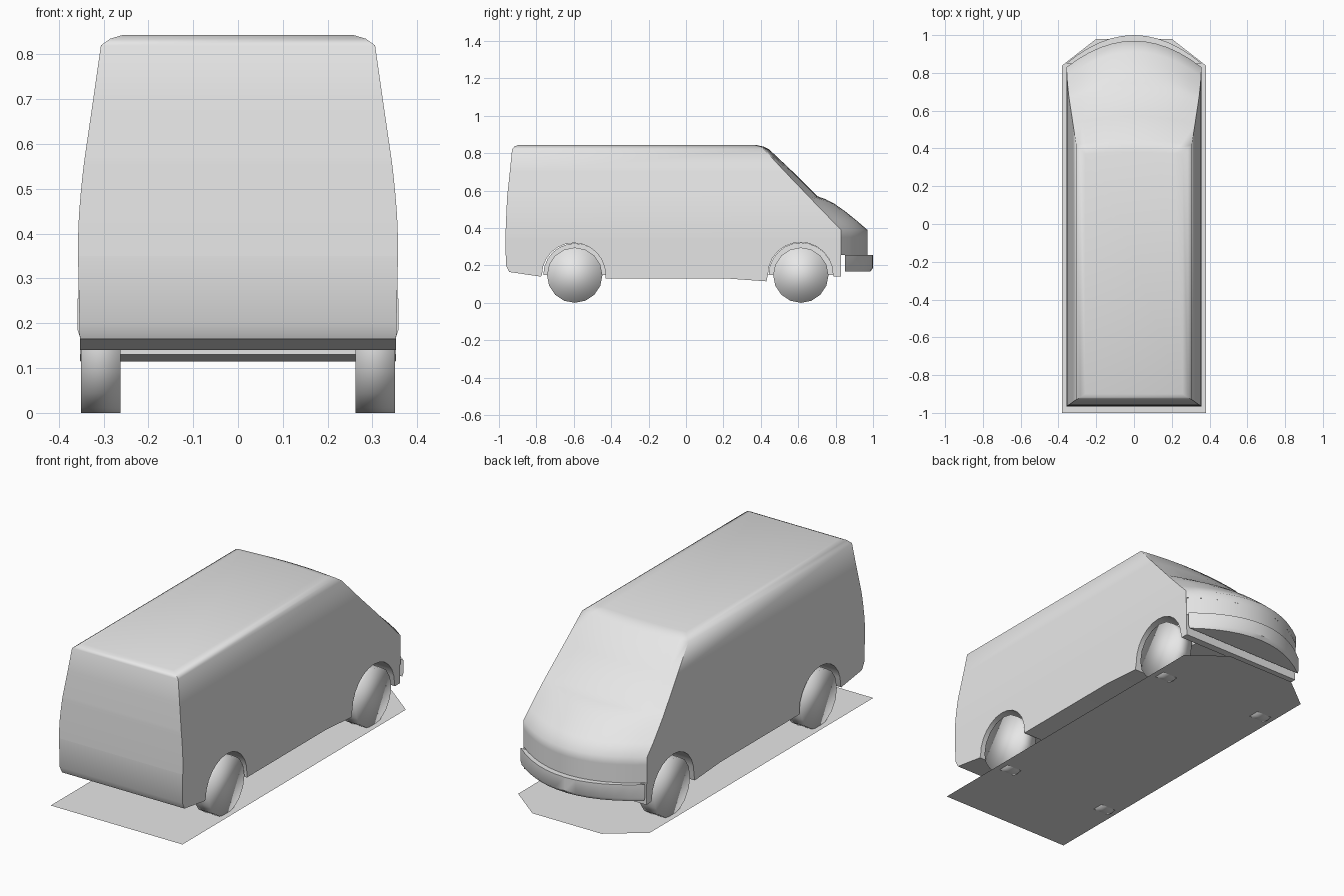
import bpy, bmesh, math

if "Cube" in bpy.data.objects:
    bpy.data.objects.remove(bpy.data.objects["Cube"])

grey = bpy.data.materials.new("light grey")
grey.diffuse_color = (0.8, 0.8, 0.8, 1)
grey.use_nodes = True
grey.node_tree.nodes["Principled BSDF"].inputs["Base Color"].default_value = grey.diffuse_color


def finish(name, bm, angle=40):
    bmesh.ops.recalc_face_normals(bm, faces=bm.faces)
    me = bpy.data.meshes.new(name)
    for f in bm.faces:
        f.smooth = True
    bm.to_mesh(me)
    bm.free()
    me.set_sharp_from_angle(angle=math.radians(angle))
    me.materials.append(grey)
    ob = bpy.data.objects.new(name, me)
    bpy.context.collection.objects.link(ob)
    return ob


def loft(name, rings, cap_bottom, cap_top, angle=40):
    bm = bmesh.new()
    vs = [[bm.verts.new(p) for p in r] for r in rings]
    n = len(vs[0])
    for a, b in zip(vs, vs[1:]):
        for i in range(n):
            j = (i + 1) % n
            bm.faces.new((a[i], a[j], b[j], b[i]))
    if cap_bottom:
        bm.faces.new(vs[0][::-1])
    if cap_top:
        bm.faces.new(vs[-1])
    return finish(name, bm, angle)


def arc(w, ye, yc, z, n=12):
    # bowed front edge from +x to -x
    pts = []
    for i in range(n + 1):
        t = 1 - 2 * i / n
        pts.append((w * t, ye + (yc - ye) * (1 - t * t), z))
    return pts


# Upper body: z, half width, rear y, front edge y, front centre y
levels = [
    (0.35, 0.357, -0.965, 0.830, 0.970),
    (0.39, 0.357, -0.964, 0.830, 0.970),
    (0.44, 0.355, -0.962, 0.780, 0.912),
    (0.49, 0.351, -0.960, 0.732, 0.850),
    (0.53, 0.347, -0.958, 0.693, 0.793),
    (0.555, 0.344, -0.957, 0.669, 0.745),
    (0.57, 0.342, -0.956, 0.655, 0.702),
    (0.70, 0.323, -0.942, 0.530, 0.572),
    (0.82, 0.306, -0.930, 0.418, 0.445),
    (0.835, 0.285, -0.918, 0.400, 0.415),
    (0.843, 0.258, -0.900, 0.370, 0.380),
]
loft("upper_body",
     [[(-w, yr, z), (w, yr, z)] + arc(w, ye, yc, z) for z, w, yr, ye, yc in levels],
     False, True, 50)

# Nose below the bonnet, and the front bumper
loft("lower_nose", [arc(0.356, 0.83, 0.97, z) for z in (0.255, 0.35)], True, False)
loft("front_bumper", [arc(w, 0.85, y, z) for w, y, z in
                      ((0.352, 0.985, 0.168), (0.358, 1.0, 0.185), (0.358, 1.0, 0.255))],
     True, True)


# Lower body: side profile with wheel arches, spanning the full width
def arch(cy, r, a0, a1, n=12):
    return [(cy + r * math.cos(math.radians(a0 + (a1 - a0) * i / n)),
             0.15 + r * math.sin(math.radians(a0 + (a1 - a0) * i / n)))
            for i in range(n + 1)]


profile = [(-0.965, 0.35), (-0.963, 0.20), (-0.945, 0.165), (-0.775, 0.14)]
profile += arch(-0.60, 0.17, 180, 0)
profile += [(-0.43, 0.13), (0.22, 0.13), (0.43, 0.115)]
profile += arch(0.612, 0.174, 180, 0)
profile += [(0.79, 0.14), (0.83, 0.14), (0.83, 0.35)]


def width(z):
    return 0.352 + 0.005 * min(1, max(0, (z - 0.12) / 0.23))


lower = loft("lower_body", [[(s * width(z), y, z) for y, z in profile] for s in (-1, 1)],
             True, True)
bm = bmesh.new()
bm.from_mesh(lower.data)
hidden = [f for f in bm.faces if all(v.co.z > 0.345 for v in f.verts)]
bmesh.ops.delete(bm, geom=hidden, context='FACES')
bm.to_mesh(lower.data)
bm.free()

# Inner wheel housings and wheels
for part, cy, r in (("rear", -0.595, 0.168), ("front", 0.614, 0.172)):
    pts = arch(cy, r, 180, 0)
    loft(part + "_wheel_housing", [[(x, y, z) for y, z in pts] for x in (-0.25, 0.25)],
         True, True)
    for side, s in (("left", -1), ("right", 1)):
        rings = []
        for x in (0.262, 0.35):
            rings.append([(s * x, cy + 0.148 * math.cos(math.tau * i / 16),
                           0.148 + 0.148 * math.sin(math.tau * i / 16)) for i in range(16)])
        loft(part + "_wheel_" + side, rings, True, True, 180)

# Thin flat plate under the van
bm = bmesh.new()
outline = [(-0.38, -1), (0.38, -1), (0.38, 0.84), (0.2, 0.98), (-0.2, 0.98), (-0.38, 0.84)]
bm.faces.new([bm.verts.new((x, y, 0.006)) for x, y in outline])
finish("base_plate", bm)
